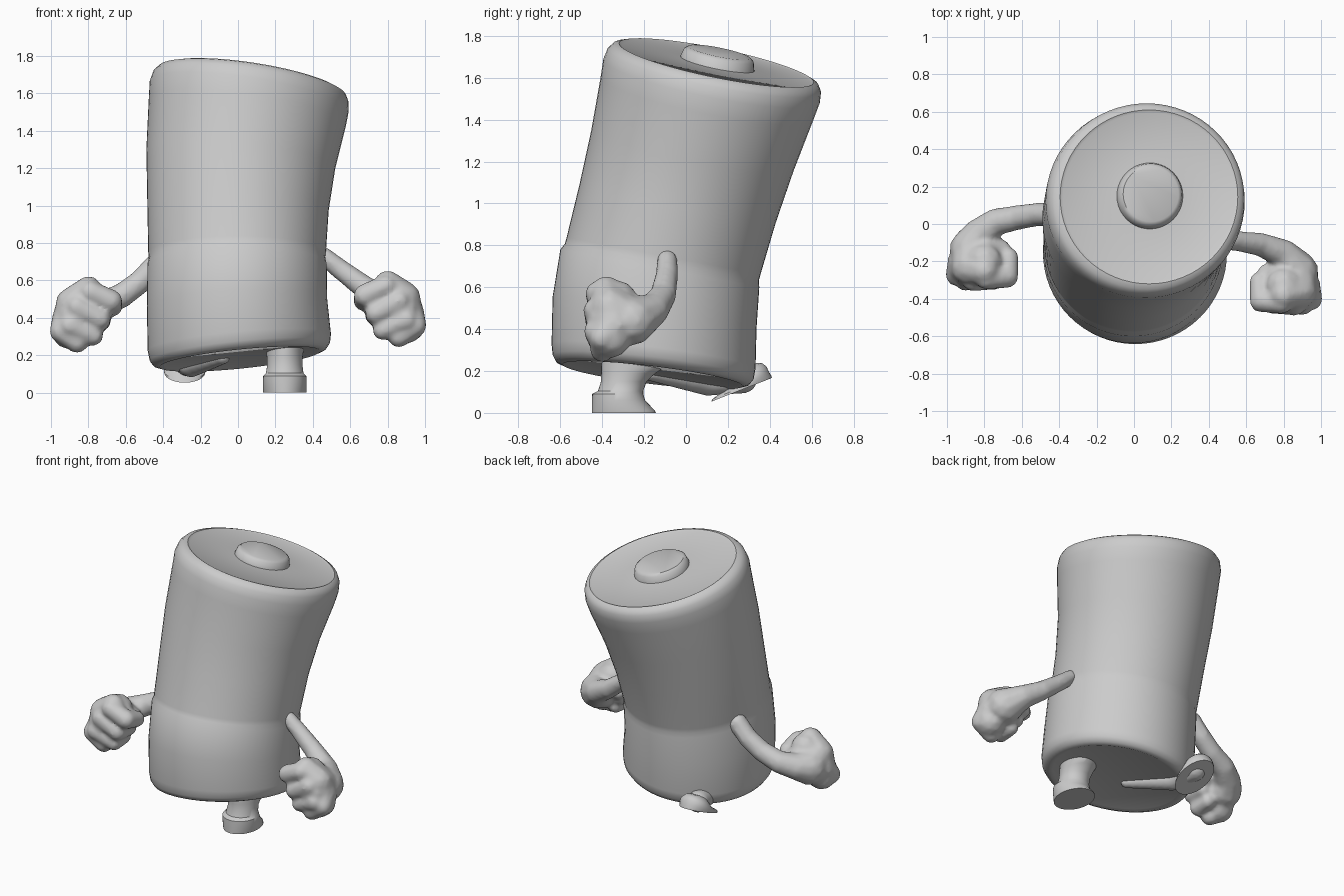
import bpy, bmesh, math
from mathutils import Vector, Matrix


def finish(name, bm, angle=40):
    bmesh.ops.recalc_face_normals(bm, faces=bm.faces)
    me = bpy.data.meshes.new(name)
    bm.to_mesh(me)
    bm.free()
    ob = bpy.data.objects.new(name, me)
    bpy.context.collection.objects.link(ob)
    bpy.ops.object.select_all(action='DESELECT')
    ob.select_set(True)
    bpy.context.view_layer.objects.active = ob
    bpy.ops.object.shade_smooth_by_angle(angle=math.radians(angle))
    return ob


def loft(name, sections, n=64):
    """Section: cx, cy, cz, rx, ry, slope of z along x, slope of z along y."""
    bm = bmesh.new()
    rings = []
    for cx, cy, cz, rx, ry, a, b in sections:
        ring = []
        for i in range(n):
            t = 2 * math.pi * i / n
            dx, dy = rx * math.cos(t), ry * math.sin(t)
            ring.append(bm.verts.new((cx + dx, cy + dy, cz + a * dx + b * dy)))
        rings.append(ring)
    for lo, hi in zip(rings, rings[1:]):
        for i in range(n):
            j = (i + 1) % n
            bm.faces.new((lo[i], lo[j], hi[j], hi[i]))
    bm.faces.new(rings[0][::-1])
    bm.faces.new(rings[-1])
    return finish(name, bm)


def blob(name, chains, voxel=0.014, smooth=5):
    """Fuse chains of (x, y, z, radius) into one soft form."""
    bm = bmesh.new()
    for chain in chains:
        for p, q in zip(chain, chain[1:]):
            p, q = Vector(p), Vector(q)
            steps = max(2, int((q - p).to_3d().length / 0.02))
            for k in range(steps + 1):
                v = p.lerp(q, k / steps)
                bmesh.ops.create_icosphere(bm, subdivisions=2, radius=v.w,
                                           matrix=Matrix.Translation(v.to_3d()))
    ob = finish(name, bm)
    rm = ob.modifiers.new("fuse", 'REMESH')
    rm.mode = 'VOXEL'
    rm.voxel_size = voxel
    rm.use_smooth_shade = True
    sm = ob.modifiers.new("soften", 'SMOOTH')
    sm.iterations = smooth
    return ob


# Leaning can body with rounded rims and a groove
loft("body", [
    (0.01, -0.16, 0.187, 0.41, 0.41, 0.10, -0.12),
    (0.01, -0.16, 0.180, 0.43, 0.43, 0.10, -0.12),
    (0.01, -0.16, 0.192, 0.462, 0.462, 0.10, -0.12),
    (0.01, -0.157, 0.22, 0.482, 0.48, 0.10, -0.12),
    (0.007, -0.155, 0.27, 0.49, 0.487, 0.09, -0.12),
    (-0.005, -0.15, 0.48, 0.482, 0.487, 0.04, -0.15),
    (-0.005, -0.125, 0.69, 0.479, 0.475, 0, -0.19),
    (-0.005, -0.115, 0.72, 0.472, 0.463, 0, -0.19),
    (-0.005, -0.107, 0.75, 0.475, 0.463, 0, -0.19),
    (0, -0.04, 1.00, 0.485, 0.468, -0.05, -0.2),
    (0.015, 0.03, 1.25, 0.505, 0.483, -0.1, -0.2),
    (0.05, 0.10, 1.50, 0.527, 0.508, -0.14, -0.2),
    (0.06, 0.122, 1.585, 0.532, 0.517, -0.15, -0.2),
    (0.068, 0.135, 1.635, 0.522, 0.51, -0.15, -0.2),
    (0.075, 0.142, 1.663, 0.502, 0.49, -0.15, -0.2),
    (0.08, 0.145, 1.672, 0.475, 0.465, -0.15, -0.2),
    (0.08, 0.145, 1.664, 0.46, 0.45, -0.15, -0.2),
    (0.085, 0.15, 1.668, 0.18, 0.18, -0.15, -0.2)])

# Raised contact on the top
loft("top_nub", [
    (0.085, 0.15, 1.65, 0.18, 0.18, -0.15, -0.2),
    (0.085, 0.15, 1.672, 0.176, 0.176, -0.15, -0.2),
    (0.09, 0.157, 1.708, 0.166, 0.166, -0.15, -0.2),
    (0.09, 0.16, 1.722, 0.148, 0.148, -0.15, -0.2)], 40)

# Standing foot
loft("standing_foot", [
    (0.25, -0.297, 0.0, 0.115, 0.153, 0, 0),
    (0.25, -0.30, 0.012, 0.117, 0.15, 0, 0),
    (0.25, -0.322, 0.06, 0.117, 0.127, 0, 0),
    (0.25, -0.326, 0.09, 0.115, 0.122, 0, 0),
    (0.25, -0.312, 0.105, 0.1, 0.108, 0, 0),
    (0.25, -0.297, 0.15, 0.094, 0.109, 0, 0),
    (0.25, -0.275, 0.19, 0.096, 0.13, 0, 0),
    (0.25, -0.25, 0.22, 0.1, 0.155, 0, 0),
    (0.25, -0.24, 0.27, 0.1, 0.16, 0, 0)], 40)

# Trailing foot, kicked back, and its leg
loft("trailing_foot", [
    (-0.285, 0.265, 0.11, 0.11, 0.145, 0, 0.39),
    (-0.285, 0.268, 0.122, 0.112, 0.14, 0, 0.39),
    (-0.285, 0.30, 0.16, 0.105, 0.095, 0, 0.39),
    (-0.285, 0.305, 0.19, 0.092, 0.08, 0, 0.39),
    (-0.285, 0.302, 0.215, 0.065, 0.06, 0, 0.39),
    (-0.285, 0.30, 0.225, 0.03, 0.03, 0, 0.39)], 40)
blob("trailing_leg", [[(-0.08, -0.17, 0.19, 0.04), (-0.25, 0.1, 0.15, 0.07),
                       (-0.285, 0.27, 0.165, 0.075)]], 0.012)

# Fist: palm, three curled fingers, little finger and thumb
FIST = [
    [(0.80, -0.33, 0.535, 0.10), (0.86, -0.35, 0.45, 0.13), (0.90, -0.36, 0.36, 0.10)],
    [(0.86, -0.27, 0.44, 0.12), (0.88, -0.36, 0.50, 0.10), (0.80, -0.38, 0.58, 0.075)],
    [(0.90, -0.34, 0.42, 0.10), (0.945, -0.40, 0.36, 0.065), (0.86, -0.40, 0.30, 0.06)],
    [(0.79, -0.42, 0.57, 0.062), (0.68, -0.41, 0.52, 0.064), (0.67, -0.31, 0.49, 0.055)],
    [(0.86, -0.43, 0.49, 0.062), (0.74, -0.42, 0.425, 0.062), (0.73, -0.31, 0.41, 0.052)],
    [(0.90, -0.43, 0.39, 0.06), (0.775, -0.41, 0.335, 0.056), (0.77, -0.31, 0.34, 0.05)],
    [(0.80, -0.27, 0.50, 0.075), (0.71, -0.26, 0.47, 0.05)]]
RIGHT_ARM = [(0.46, -0.09, 0.73, 0.05), (0.54, -0.09, 0.665, 0.055),
             (0.68, -0.11, 0.56, 0.065), (0.80, -0.16, 0.49, 0.08),
             (0.87, -0.26, 0.44, 0.12)]
LEFT_ARM = [(-0.44, 0.05, 0.68, 0.065), (-0.52, 0.05, 0.595, 0.065),
            (-0.62, 0.035, 0.52, 0.068), (-0.74, 0.01, 0.465, 0.075),
            (-0.83, -0.06, 0.43, 0.09), (-0.87, -0.14, 0.41, 0.12)]
left_fist = [[(-x, y + 0.13, z - 0.03, r) for x, y, z, r in c] for c in FIST]

blob("right_arm", FIST + [RIGHT_ARM])
blob("left_arm", left_fist + [LEFT_ARM])
